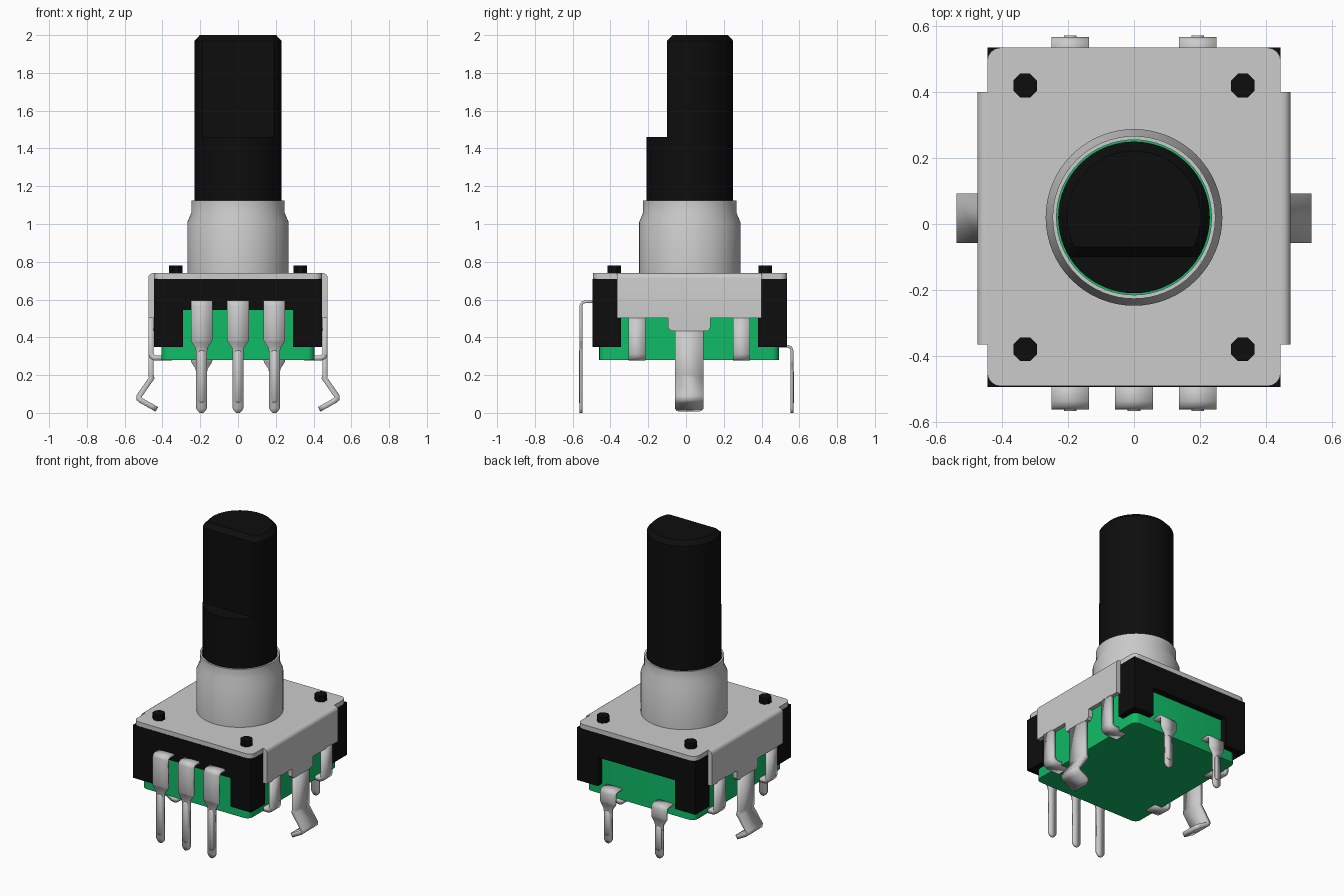
import bpy, bmesh, math

cube = bpy.data.objects.get("Cube")
if cube:
    bpy.data.objects.remove(cube, do_unlink=True)


def material(name, rgb):
    m = bpy.data.materials.new(name)
    m.use_nodes = True
    m.diffuse_color = (*rgb, 1)
    m.node_tree.nodes["Principled BSDF"].inputs["Base Color"].default_value = (*rgb, 1)
    return m


BLACK = material("black plastic", (0.004, 0.004, 0.004))
GREY = material("grey metal", (0.6, 0.6, 0.6))
GREEN = material("green plastic", (0.005, 0.5, 0.135))
CY = 0.02  # y of the shaft axis


def finish(name, bm, mat, smooth=False):
    bmesh.ops.recalc_face_normals(bm, faces=bm.faces)
    me = bpy.data.meshes.new(name)
    bm.to_mesh(me)
    bm.free()
    me.materials.append(mat)
    ob = bpy.data.objects.new(name, me)
    bpy.context.collection.objects.link(ob)
    if smooth:
        bpy.ops.object.select_all(action='DESELECT')
        ob.select_set(True)
        bpy.context.view_layer.objects.active = ob
        bpy.ops.object.shade_smooth_by_angle(angle=math.radians(32))
    return ob


def prism(name, pts, lo, hi, axis, mat, round_edges=None, radius=0.03):
    """Extrude a 2D outline along an axis; optionally round chosen edges."""
    place = {'x': lambda a, b, h: (h, a, b),
             'y': lambda a, b, h: (a, h, b),
             'z': lambda a, b, h: (a, b, h)}[axis]
    bm = bmesh.new()
    rings = [[bm.verts.new(place(a, b, h)) for a, b in pts] for h in (lo, hi)]
    bm.faces.new(rings[0])
    bm.faces.new(rings[1])
    n = len(pts)
    for i in range(n):
        j = (i + 1) % n
        bm.faces.new((rings[0][i], rings[0][j], rings[1][j], rings[1][i]))
    if round_edges:
        edges = [e for e in bm.edges if round_edges(e.verts[0].co, e.verts[1].co)]
        bmesh.ops.bevel(bm, geom=edges, offset=radius, segments=4, profile=0.5, affect='EDGES')
    return finish(name, bm, mat, bool(round_edges))


def rect(a0, a1, b0, b1):
    return [(a0, b0), (a1, b0), (a1, b1), (a0, b1)]


def lathe(name, rings, mat, n=64, closed=False):
    """Stack rings of (radius, z, flat depth) about the shaft axis."""
    bm = bmesh.new()
    loops = []
    for r, z, flat in rings:
        loops.append([bm.verts.new((r * math.cos(t), CY + max(r * math.sin(t), -flat), z))
                      for t in (2 * math.pi * i / n for i in range(n))])
    pairs = list(zip(loops, loops[1:]))
    if closed:
        pairs.append((loops[-1], loops[0]))
    else:
        bm.faces.new(loops[0])
        bm.faces.new(loops[-1])
    for lo, hi in pairs:
        for i in range(n):
            j = (i + 1) % n
            bm.faces.new((lo[i], lo[j], hi[j], hi[i]))
    return finish(name, bm, mat, True)


def strip(name, stations, centre, side, axis, thick):
    """Bent sheet metal: stations are (distance out, z, half width)."""
    bm = bmesh.new()
    rows = []
    for d, z, w in stations:
        ends = (centre - w, centre + w)
        rows.append([bm.verts.new((c, side * d, z) if axis == 'y' else (side * d, c, z))
                     for c in ends])
    for p, q in zip(rows, rows[1:]):
        bm.faces.new((p[0], p[1], q[1], q[0]))
    ob = finish(name, bm, GREY, True)
    m = ob.modifiers.new("thickness", 'SOLIDIFY')
    m.thickness = thick
    m.offset = 0
    m.use_even_offset = True
    return ob


# Shaft: full round below, flattened on the front above, chamfered top
lathe("shaft_base", [(0.23, 0.7, 1), (0.23, 1.46, 1)], BLACK)
lathe("shaft_flatted", [(0.23, 1.45, 0.12), (0.23, 1.97, 0.12), (0.202, 2.0, 0.09)], BLACK)

# Threaded-style collar around the shaft, with the green core in the gap
lathe("collar", [(0.268, 0.73, 1), (0.268, 1.01, 1), (0.247, 1.06, 1), (0.247, 1.125, 1),
                 (0.235, 1.125, 1), (0.235, 0.73, 1)], GREY, closed=True)
lathe("collar_core", [(0.245, 0.72, 1), (0.245, 0.9, 1)], GREEN)

# Metal cover plate with rounded corners
prism("cover_plate", rect(-0.445, 0.445, -0.492, 0.535), 0.71, 0.74, 'z', GREY,
      lambda p, q: abs(p.z - q.z) > 0.01, 0.04)

# Black housing: notched front and back walls joined by a middle slab
notched = [(-0.445, 0.35), (-0.29, 0.35), (-0.29, 0.545), (0.29, 0.545),
           (0.29, 0.35), (0.445, 0.35), (0.445, 0.71), (-0.445, 0.71)]
prism("housing_front", notched, -0.495, -0.345, 'y', BLACK)
prism("housing_back", notched, 0.38, 0.535, 'y', BLACK)
prism("housing_middle", rect(-0.445, 0.445, -0.345, 0.38), 0.545, 0.71, 'z', BLACK)

# Green base block
prism("base_block", rect(-0.405, 0.405, -0.46, 0.492), 0.28, 0.56, 'z', GREEN,
      lambda p, q: abs(p.z - q.z) > 0.1, 0.04)

# Locating pegs on the cover
for x in (-0.33, 0.33):
    for y in (-0.38, 0.42):
        r = 0.039
        pts = [(x + r * math.cos(math.radians(22.5 + 45 * k)),
                y + r * math.sin(math.radians(22.5 + 45 * k))) for k in range(8)]
        prism("peg", pts, 0.72, 0.78, 'z', BLACK)

# Bent side cheeks, folded feet and sprung mounting legs
cheek = [(-0.365, 0.503), (-0.095, 0.503), (-0.095, 0.45), (-0.08, 0.434), (0.115, 0.434),
         (0.13, 0.45), (0.13, 0.503), (0.40, 0.503), (0.40, 0.74), (-0.365, 0.74)]
foot = [(0.461, 0.51), (0.461, 0.315), (0.455, 0.298), (0.44, 0.291), (0.35, 0.291)]
leg = [(0.461, 0.44, 0.075), (0.461, 0.205, 0.075), (0.457, 0.185, 0.075),
       (0.524, 0.088, 0.075), (0.523, 0.074, 0.075), (0.512, 0.065, 0.075),
       (0.455, 0.033, 0.075), (0.438, 0.023, 0.066), (0.43, 0.018, 0.05)]
for s, label in ((1, "left"), (-1, "right")):
    inner, outer = s * 0.445, s * 0.475
    prism(label + "_cheek", cheek, inner, outer, 'x', GREY,
          lambda p, q: min(p.z, q.z) > 0.73 and min(abs(p.x), abs(q.x)) > 0.47, 0.027)
    for y in (-0.26, 0.295):
        strip(label + "_foot", [(d, z, 0.045) for d, z in foot], y, s, 'x', 0.028)
    strip(label + "_mounting_leg", leg, 0.017, s, 'x', 0.028)


# Terminal pins: wide head bent over, narrow rounded leg, raised rib
def pin(name, x, side, start, out, top, neck):
    w, n = 0.057, 0.029
    strip(name, [(start, top, w), (out - 0.02, top, w), (out - 0.006, top - 0.006, w),
                 (out, top - 0.02, w), (out, neck, w), (out, neck - 0.01, w - 0.004),
                 (out, neck - 0.04, n + 0.004), (out, neck - 0.06, n), (out, 0.025, n),
                 (out, 0.008, n - 0.01), (out, 0.0, n - 0.02)], x, side, 'y', 0.014)
    hi = neck - 0.055
    strip(name + "_rib", [(out + 0.007, hi, 0.009), (out + 0.007, hi - 0.012, 0.019),
                          (out + 0.007, 0.065, 0.019), (out + 0.007, 0.053, 0.009)],
          x, side, 'y', 0.009)


for x in (-0.193, 0.0, 0.193):
    pin("front_pin", x, -1, 0.47, 0.556, 0.588, 0.385)
for x in (-0.193, 0.193):
    pin("back_pin", x, 1, 0.47, 0.561, 0.352, 0.275)
